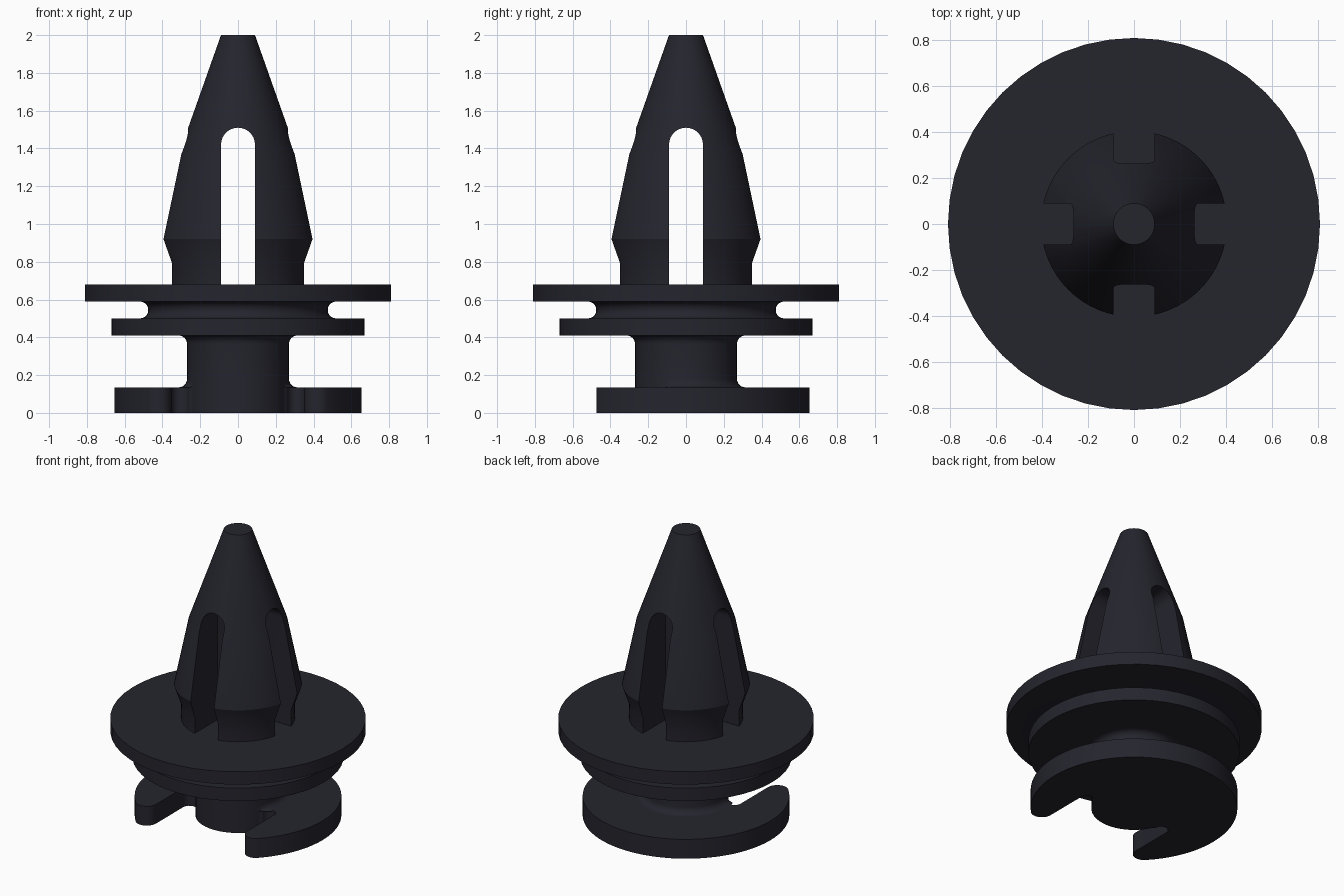
import bpy, bmesh
from math import sin, cos, pi, radians, atan2, hypot, sqrt

old = bpy.data.objects.get("Cube")
if old:
    bpy.data.objects.remove(old, do_unlink=True)

plastic = bpy.data.materials.new("dark_plastic")
plastic.use_nodes = True
colour = (0.018, 0.018, 0.027, 1)
plastic.diffuse_color = colour
plastic.node_tree.nodes["Principled BSDF"].inputs["Base Color"].default_value = colour


def make_object(name, bm):
    bmesh.ops.recalc_face_normals(bm, faces=bm.faces)
    mesh = bpy.data.meshes.new(name)
    bm.to_mesh(mesh)
    bm.free()
    mesh.materials.append(plastic)
    obj = bpy.data.objects.new(name, mesh)
    bpy.context.collection.objects.link(obj)
    return obj


def select(obj):
    bpy.ops.object.select_all(action='DESELECT')
    obj.select_set(True)
    bpy.context.view_layer.objects.active = obj


def smooth(obj):
    select(obj)
    bpy.ops.object.shade_smooth_by_angle(angle=radians(30))


def arc(cx, cy, r, start, end, steps):
    """Points on an arc, angles in radians."""
    return [(cx + r * cos(start + (end - start) * i / steps),
             cy + r * sin(start + (end - start) * i / steps)) for i in range(steps + 1)]


def lathe(name, profile, sides=48, limit=None):
    """Closed solid of revolution from (radius, height) points."""
    bm = bmesh.new()
    rings = []
    for r, z in profile:
        ring = []
        for i in range(sides):
            a = 2 * pi * i / sides
            rr = limit(r, z, a) if limit else r
            ring.append(bm.verts.new((rr * cos(a), rr * sin(a), z)))
        rings.append(ring)
    for low, high in zip(rings, rings[1:]):
        for i in range(sides):
            j = (i + 1) % sides
            bm.faces.new((low[i], low[j], high[j], high[i]))
    bm.faces.new(rings[0])
    bm.faces.new(rings[-1])
    return make_object(name, bm)


def prism(name, points, place, offset):
    """Extrude an outline; place maps 2D points into space."""
    bm = bmesh.new()
    face = bm.faces.new([bm.verts.new(place(u, v)) for u, v in points])
    new = bmesh.ops.extrude_face_region(bm, geom=[face])["geom"]
    bmesh.ops.translate(bm, vec=offset, verts=[v for v in new if isinstance(v, bmesh.types.BMVert)])
    return make_object(name, bm)


# Tapered shaft, split into four legs by two crossing arched slots
shaft = lathe("split_shaft", [(0.36, 0.64), (0.36, 0.79), (0.405, 0.92),
                              (0.313, 1.37), (0.09, 2)], 64)
arch = [(0.09, 0.5)] + arc(0, 1.42, 0.09, 0, pi, 14) + [(-0.09, 0.5)]
cutters = [
    prism("slot_cutter_y", arch, lambda u, v: (u, -1, v), (0, 2, 0)),
    prism("slot_cutter_x", arch, lambda u, v: (-1, u, v), (2, 0, 0)),
]
for cutter in cutters:
    cutter.hide_render = True
    select(shaft)
    mod = shaft.modifiers.new("slot", 'BOOLEAN')
    mod.operation = 'DIFFERENCE'
    mod.solver = 'EXACT'
    mod.object = cutter
    bpy.ops.object.modifier_apply(modifier=mod.name)
    bpy.data.objects.remove(cutter, do_unlink=True)
smooth(shaft)

# Two flanges with a rounded groove between them
groove = arc(0.52, 0.545, 0.045, -pi / 2, -3 * pi / 2, 10)
smooth(lathe("flanges", [(0.25, 0.41), (0.67, 0.41), (0.67, 0.5)] + groove
             + [(0.81, 0.59), (0.81, 0.68)]))

# Neck with fillets; the lower fillet stops at the front gap
NECK = 0.27
FILLET = 0.045
low_fillet = arc(NECK + FILLET, 0.135 + FILLET, FILLET, 3 * pi / 2, pi, 6)
high_fillet = arc(NECK + FILLET, 0.41 - FILLET, FILLET, pi, pi / 2, 6)


def front_gap(r, z, a):
    return NECK if z < 0.25 and sin(a) < -0.3 else r


smooth(lathe("neck", [(NECK, 0), (NECK, 0.135)] + low_fillet + high_fillet,
             limit=front_gap))

# Base plate with a front gap that leaves two rounded prongs beside the neck
RADIUS, TIP = 0.655, 0.07
tip_y = -0.405
tip_x = sqrt((RADIUS - TIP) ** 2 - tip_y ** 2)
tip_angle = atan2(tip_y, tip_x)
inner_x = tip_x - TIP
gap_r = (inner_x - 0.26) / 2
gap_y = -0.1
half = arc(0, 0, RADIUS, pi / 2, tip_angle, 30)
half += arc(tip_x, tip_y, TIP, tip_angle, -pi, 10)[1:]
half += arc(inner_x - gap_r, gap_y, gap_r, 0, pi, 8)
neck_start = atan2(gap_y, inner_x - 2 * gap_r)
half += arc(0, 0, NECK - 0.005, neck_start, -pi / 2, 10)[1:]
outline = half + [(-x, y) for x, y in half[-2:0:-1]]
smooth(prism("base_plate", outline, lambda u, v: (u, v, 0), (0, 0, 0.135)))
bpy.ops.object.select_all(action='DESELECT')
